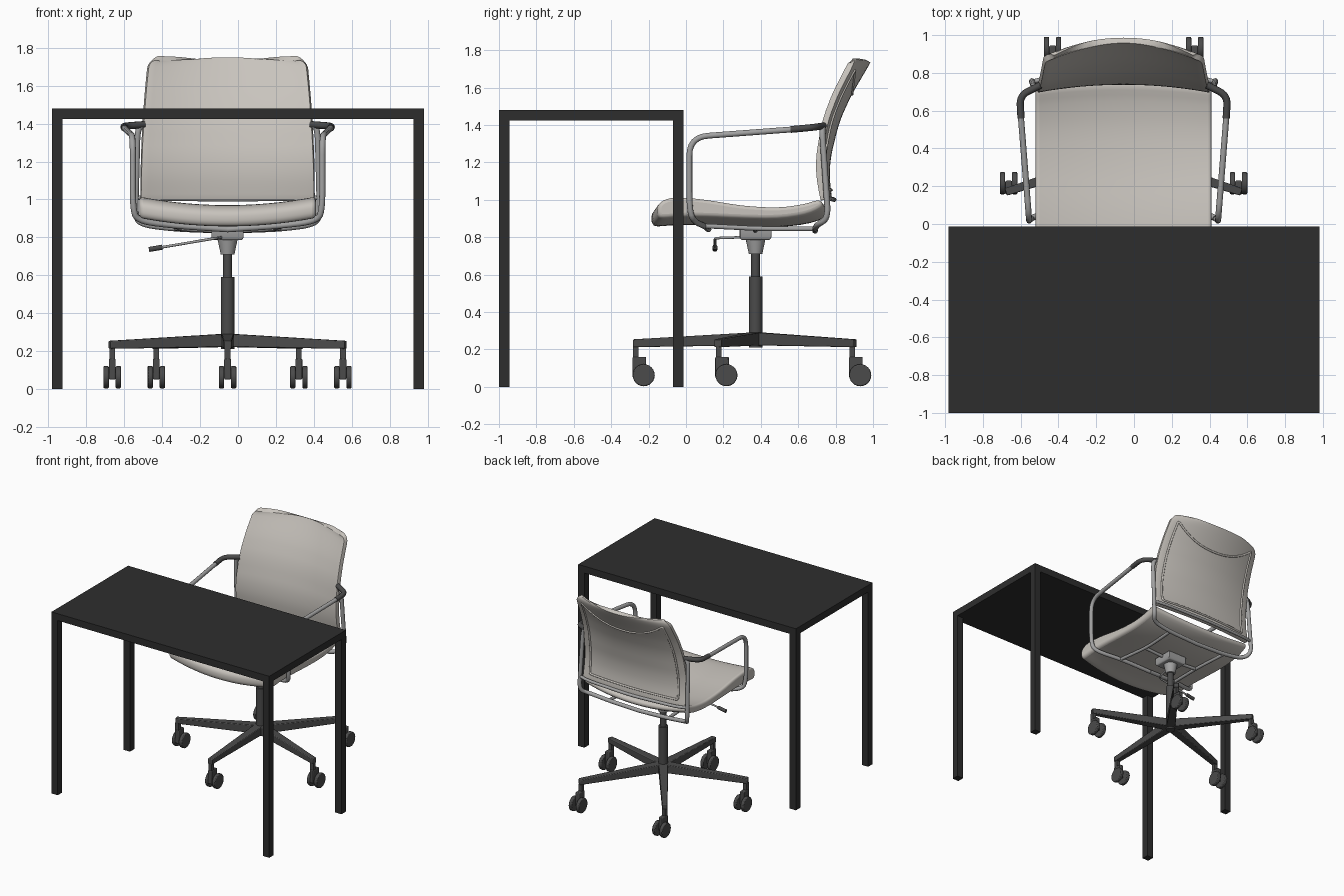
import bpy, bmesh, math
from mathutils import Vector, Matrix

if "Cube" in bpy.data.objects:
    bpy.data.objects.remove(bpy.data.objects["Cube"])

CX, CY = -0.055, 0.372          # chair axis


def mat(name, r, g, b):
    m = bpy.data.materials.new(name)
    m.diffuse_color = (r, g, b, 1)
    m.use_nodes = True
    m.node_tree.nodes["Principled BSDF"].inputs["Base Color"].default_value = m.diffuse_color
    return m


BLACK = mat("black", 0.027, 0.027, 0.027)
DARK = mat("dark_grey", 0.07, 0.07, 0.07)
METAL = mat("metal", 0.36, 0.36, 0.36)
FABRIC = mat("fabric", 0.58, 0.55, 0.51)


def mesh(name, verts, faces, m, bevel=0, seg=2):
    me = bpy.data.meshes.new(name)
    me.from_pydata([tuple(v) for v in verts], [], faces)
    bm = bmesh.new()
    bm.from_mesh(me)
    bmesh.ops.recalc_face_normals(bm, faces=bm.faces)
    bm.to_mesh(me)
    bm.free()
    me.materials.append(m)
    ob = bpy.data.objects.new(name, me)
    bpy.context.collection.objects.link(ob)
    if bevel:
        b = ob.modifiers.new("bevel", 'BEVEL')
        b.width, b.segments, b.limit_method = bevel, seg, 'ANGLE'
        b.angle_limit = math.radians(50)
    return ob


def loft(name, rings, m, bevel=0, seg=2):
    n = len(rings[0])
    faces = [(a * n + i, a * n + (i + 1) % n, (a + 1) * n + (i + 1) % n, (a + 1) * n + i)
             for a in range(len(rings) - 1) for i in range(n)]
    faces += [tuple(range(n)), tuple(range((len(rings) - 1) * n, len(rings) * n))]
    return mesh(name, [v for r in rings for v in r], faces, m, bevel, seg)


def box(name, lo, hi, m, bevel=0):
    def ring(z):
        return [(lo[0], lo[1], z), (hi[0], lo[1], z), (hi[0], hi[1], z), (lo[0], hi[1], z)]
    return loft(name, [ring(lo[2]), ring(hi[2])], m, bevel)


def turned(name, prof, m, n=24):
    """Stacked round sections (radius, z) around the chair axis."""
    return loft(name, [[(CX + r * math.cos(k * math.tau / n), CY + r * math.sin(k * math.tau / n), z)
                        for k in range(n)] for r, z in prof], m)


def tube(name, pts, rad, m, fillet=0.08, closed=False):
    """Round tube along a path with rounded corners."""
    P = [Vector(p) for p in pts]
    out = []
    for i, p in enumerate(P):
        if not closed and i in (0, len(P) - 1):
            out.append(p)
            continue
        a, b = P[i - 1] - p, P[(i + 1) % len(P)] - p
        a = p + a.normalized() * min(fillet, a.length * 0.49)
        b = p + b.normalized() * min(fillet, b.length * 0.49)
        out += [a.lerp(p, t / 6).lerp(p.lerp(b, t / 6), t / 6) for t in range(7)]
    cu = bpy.data.curves.new(name, 'CURVE')
    cu.dimensions = '3D'
    cu.bevel_depth, cu.bevel_resolution, cu.use_fill_caps = rad, 3, True
    s = cu.splines.new('POLY')
    s.points.add(len(out) - 1)
    for q, v in zip(s.points, out):
        q.co = (*v, 1)
    s.use_cyclic_u = closed
    cu.materials.append(m)
    ob = bpy.data.objects.new(name, cu)
    bpy.context.collection.objects.link(ob)
    return ob


def catmull(p0, p1, p2, p3, t):
    return 0.5 * (2 * p1 + (p2 - p0) * t + (2 * p0 - 5 * p1 + 4 * p2 - p3) * t * t
                  + (3 * p1 - p0 - 3 * p2 + p3) * t ** 3)


# Table
X, Y0, Y1, T = 0.982, -1.0, -0.014, 0.056
box("table_top", (-X, Y0, 1.424), (X, Y1, 1.48), BLACK)
for sx in (-X, X - T):
    for sy in (Y0, Y1 - T):
        box("table_leg", (sx, sy, 0), (sx + T, sy + T, 1.424), BLACK)

# Star base: five tapered arms with casters that all trail backwards
for k in range(5):
    a = -math.pi / 2 + k * math.tau / 5
    d, s = Vector((math.cos(a), math.sin(a), 0)), Vector((-math.sin(a), math.cos(a), 0))
    c = Vector((CX, CY, 0))
    loft("base_arm", [[c + d * r + s * w * e + Vector((0, 0, z))
                       for e, z in ((-1, z0), (1, z0), (1, z1), (-1, z1))]
                      for r, w, z0, z1 in ((0.0, 0.036, 0.222, 0.292), (0.655, 0.02, 0.212, 0.254))],
         DARK, 0.005)
    p = c + d * 0.64
    box("caster_stem", (p.x - .015, p.y - .015, .14), (p.x + .015, p.y + .015, .215), DARK)
    box("caster_body", (p.x - .018, p.y - .018, .05), (p.x + .018, p.y + .055, .16), DARK, 0.006)
    for e in (-1, 1):
        loft("caster_wheel", [[(p.x + e * x, p.y + .042 + .059 * math.cos(j * math.tau / 24),
                                .062 + .059 * math.sin(j * math.tau / 24)) for j in range(24)]
                              for x in (.018, .046)], DARK, 0.006)

# Gas lift and seat mount
turned("column_lower", [(.036, .21), (.036, .59)], DARK)
turned("column_upper", [(.024, .58), (.024, .72)], DARK)
turned("mount_cone", [(.036, .71), (.053, .79)], METAL)
loft("mount_plate", [[(CX + i * w, CY + j * w, z) for i, j in ((-1, -1), (1, -1), (1, 1), (-1, 1))]
                     for w, z in ((.075, .785), (.085, .80), (.085, .85))], METAL, 0.005)

# Height lever
tube("lever_rod", [(CX - .03, .31, .80), (-.12, .155, .795), (-.46, .155, .738)], .007, METAL, .03)
tube("lever_grip", [(-.40, .155, .748), (-.47, .155, .736)], .014, DARK)

# Seat: cushioned side profile swept across, sides lifted
prof = [Vector(p) for p in (
    (-.175, .935), (-.13, .962), (-.05, .97), (.1, .957), (.3, .928), (.5, .918), (.65, .935),
    (.73, .955), (.76, .94), (.75, .91), (.66, .875), (.5, .855), (.3, .857), (.1, .865),
    (-.05, .865), (-.15, .858), (-.178, .87), (-.185, .9))]
n = len(prof)
smooth = [catmull(prof[i - 1], prof[i], prof[(i + 1) % n], prof[(i + 2) % n], t / 3)
          for i in range(n) for t in range(3)]
rings = []
for i in range(25):
    u = -1 + i / 12
    rings.append([(CX + .466 * u, .29 + (q.x - .29) * (1 - .07 * u * u), q.y + .045 * u * u)
                  for q in smooth])
loft("seat", rings, FABRIC, 0.022, 4)

# Backrest: shell curved in both directions with rounded top corners
ZB, ZT, RC = 1.0, 1.742, 0.05
SPINE = [Vector(p) for p in ((.785, .85), (.765, 1.0), (.753, 1.15), (.775, 1.3), (.84, 1.5),
                             (.972, 1.742), (1.1, 1.9))]


def spine_y(z):
    for i in range(1, len(SPINE) - 2):
        if z <= SPINE[i + 1].y + 1e-6:
            t = (z - SPINE[i].y) / (SPINE[i + 1].y - SPINE[i].y)
            return catmull(*(SPINE[i + j].x for j in (-1, 0, 1, 2)), t)


def back_pt(u, v, off=0):
    z = ZB + (ZT - ZB) * v
    w = .458 - .043 * v * v
    t = max(0, (z - (ZT - RC)) / RC)
    w -= RC * (1 - math.sqrt(max(0, 1 - t * t)))
    return Vector((CX + u * w, spine_y(z) - (.03 + .055 * v) * u * u + off, z))


vs = [i / 22 * .93 for i in range(22)] + [.933, .95, .965, .98, .99, .997, 1.0]
N = 25
verts = [back_pt(-1 + 2 * i / (N - 1), v) for v in vs for i in range(N)]
faces = [(r * N + i, r * N + i + 1, (r + 1) * N + i + 1, (r + 1) * N + i)
         for r in range(len(vs) - 1) for i in range(N - 1)]
back = mesh("backrest", verts, faces, FABRIC)
sol = back.modifiers.new("thickness", 'SOLIDIFY')
sol.thickness, sol.offset = .032, 0
bv = back.modifiers.new("bevel", 'BEVEL')
bv.width, bv.segments, bv.limit_method, bv.angle_limit = .01, 3, 'ANGLE', math.radians(50)

# Piping on the rear of the backrest, dipping at the top
U = .87
path = [back_pt(U * (-1 + i / 8), .07, .018) for i in range(17)]
path += [back_pt(U, .07 + .85 * i / 12, .018) for i in range(1, 12)]
path += [back_pt(U * (1 - i / 10), .76 + .18 * abs(1 - i / 10) ** 2.2, .018) for i in range(21)]
path += [back_pt(-U, .92 - .85 * i / 12, .018) for i in range(1, 12)]
tube("backrest_piping", path, .008, FABRIC, .02, True)

# Tubular frame: one armrest hoop per side plus rails under the seat
for e, side in ((-1, "left"), (1, "right")):
    def P(x, y, z):
        return (CX + e * x, y, z)
    tube(side + "_arm_tube", [P(0, .12, .842), P(.27, .10, .86), P(.475, .04, .885), P(.5, .018, .95),
                              P(.5, .018, 1.335), P(.548, .62, 1.38)], .016, METAL, .1)
    tube(side + "_arm_pad", [P(.543, .56, 1.376), P(.55, .68, 1.387), P(.44, .735, 1.395)],
         .019, DARK, .05)
    tube(side + "_rear_post", [P(.45, .73, 1.39), P(.475, .728, 1.37), P(.487, .76, .90),
                               P(.44, .70, .865), P(.27, .69, .845), P(0, .69, .835)], .016, METAL, .07)
    tube(side + "_seat_rail", [P(.27, .10, .86), P(.25, .40, .845), P(.27, .69, .845)], .013, METAL, .1)
    tube(side + "_mount_rail", [P(.255, .37, .847), P(.05, .37, .835)], .013, METAL)
tube("back_bar", [(CX - .485, .752, 1.01), (CX - .4, .775, 1.005), (CX, .795, 1.0),
                  (CX + .4, .775, 1.005), (CX + .485, .752, 1.01)], .012, METAL, .1)

# Smooth shading with sharp edges kept
for ob in bpy.context.scene.objects:
    ob.select_set(ob.type == 'MESH')
    if ob.type == 'MESH':
        bpy.context.view_layer.objects.active = ob
bpy.ops.object.shade_smooth_by_angle(angle=math.radians(35))
